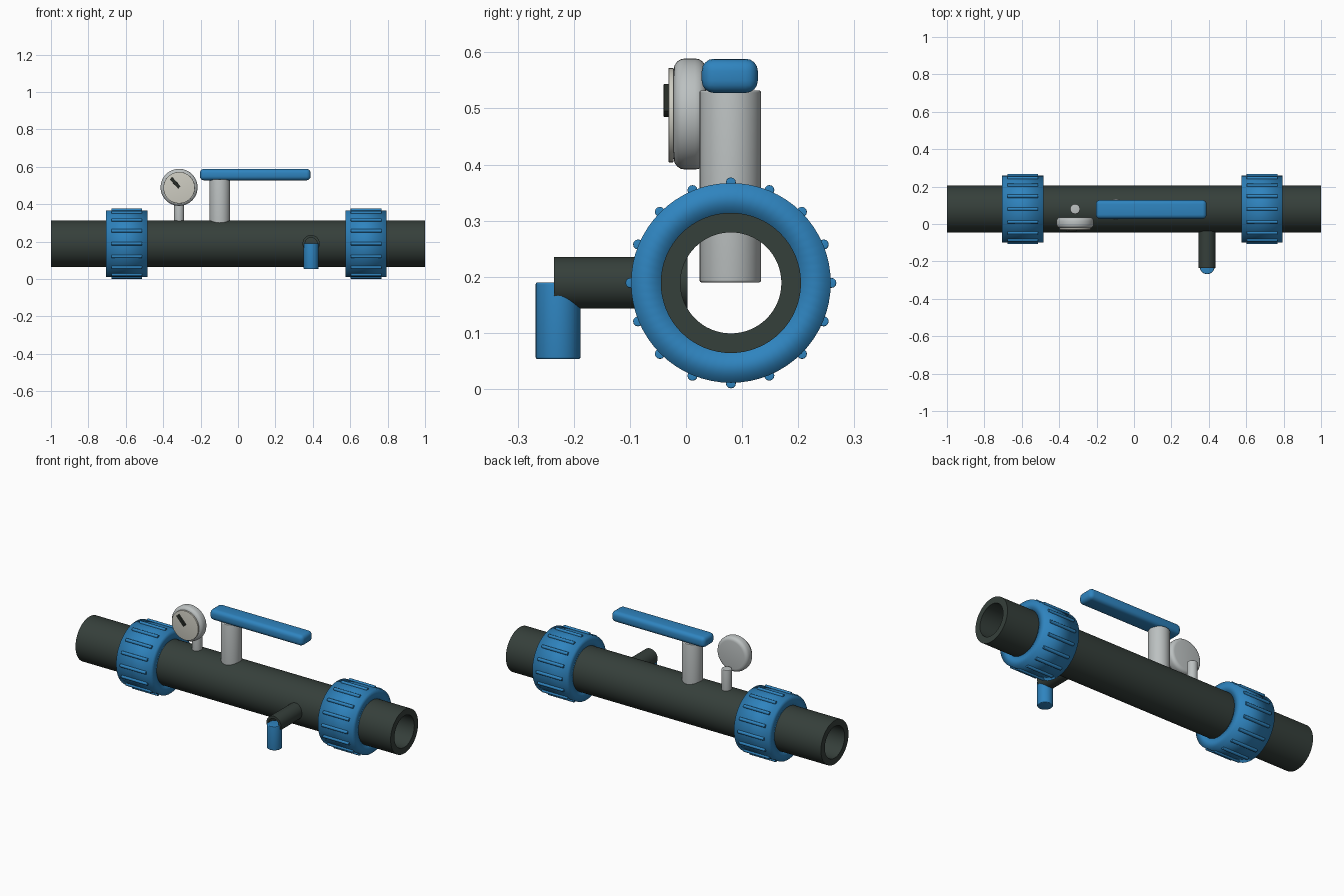
import bpy
import bmesh
import math
from mathutils import Matrix, Vector

cube = bpy.data.objects.get("Cube")
if cube:
    bpy.data.objects.remove(cube, do_unlink=True)

AXIS_Y, AXIS_Z = 0.08, 0.189


def material(name, rgb):
    m = bpy.data.materials.new(name)
    m.use_nodes = True
    m.diffuse_color = (*rgb, 1)
    bsdf = next(n for n in m.node_tree.nodes if n.type == 'BSDF_PRINCIPLED')
    bsdf.inputs["Base Color"].default_value = (*rgb, 1)
    return m


DARK = material("dark green grey", (0.036, 0.05, 0.043))
BLUE = material("blue", (0.028, 0.23, 0.52))
GREY = material("light grey", (0.5, 0.53, 0.53))
CREAM = material("dial cream", (0.62, 0.61, 0.54))
BLACK = material("needle black", (0.02, 0.025, 0.02))


def finish(bm, name, mat, angle=40):
    bmesh.ops.recalc_face_normals(bm, faces=bm.faces)
    me = bpy.data.meshes.new(name)
    bm.to_mesh(me)
    bm.free()
    me.materials.append(mat)
    ob = bpy.data.objects.new(name, me)
    bpy.context.collection.objects.link(ob)
    bpy.ops.object.select_all(action='DESELECT')
    ob.select_set(True)
    bpy.context.view_layer.objects.active = ob
    if angle is None:
        bpy.ops.object.shade_smooth()
    else:
        bpy.ops.object.shade_smooth_by_angle(angle=math.radians(angle))
    return ob


def revolve(name, profile, start, direction, mat, segs=48, closed=False, angle=40):
    """Spin (radius, distance) points around an axis from start."""
    bm = bmesh.new()
    verts = [bm.verts.new((r, 0, d)) for r, d in profile]
    edges = [bm.edges.new(p) for p in zip(verts, verts[1:])]
    if closed:
        edges.append(bm.edges.new((verts[-1], verts[0])))
    bmesh.ops.spin(bm, geom=verts + edges, cent=(0, 0, 0), axis=(0, 0, 1),
                   angle=math.tau, steps=segs, use_merge=False)
    bmesh.ops.remove_doubles(bm, verts=bm.verts, dist=1e-5)
    rot = Vector((0, 0, 1)).rotation_difference(Vector(direction)).to_matrix().to_4x4()
    bm.transform(Matrix.Translation(start) @ rot)
    return finish(bm, name, mat, angle)


def tube(name, inner, outer, length, start, direction, mat, segs=48, angle=40):
    ring = [(inner, 0), (outer, 0), (outer, length), (inner, length)]
    return revolve(name, ring, start, direction, mat, segs, True, angle)


def rod(name, radius, length, start, direction, mat, round_r=0.004, segs=32):
    """Solid cylinder with rounded rims."""
    arc = [(radius - round_r + round_r * math.sin(t * math.pi / 8),
            round_r - round_r * math.cos(t * math.pi / 8)) for t in range(5)]
    profile = [(0, 0)] + arc + [(r, length - d) for r, d in reversed(arc)] + [(0, length)]
    return revolve(name, profile, start, direction, mat, segs)


def box(name, size, centre, mat, bevel, segs=4, tilt=0):
    bm = bmesh.new()
    bmesh.ops.create_cube(bm, size=1)
    bmesh.ops.scale(bm, vec=size, verts=bm.verts)
    bmesh.ops.bevel(bm, geom=list(bm.edges), offset=bevel, segments=segs,
                    profile=0.5, affect='EDGES')
    bm.transform(Matrix.Translation(centre) @ Matrix.Rotation(tilt, 4, 'Y'))
    return finish(bm, name, mat)


# Main pipe
tube("main_pipe", 0.09, 0.125, 2.0, (-1, AXIS_Y, AXIS_Z), (1, 0, 0), DARK, 64)

# Union nuts with sixteen grip ribs each
for side, x in (("right", -0.595), ("left", 0.685)):
    tube(side + "_union_nut", 0.122, 0.178, 0.22, (x - 0.11, AXIS_Y, AXIS_Z),
         (1, 0, 0), BLUE, 64, None)
    for i in range(16):
        a = i * math.tau / 16
        rod(f"{side}_nut_rib_{i + 1}", 0.009, 0.165,
            (x - 0.0825, AXIS_Y + 0.179 * math.cos(a), AXIS_Z + 0.179 * math.sin(a)),
            (1, 0, 0), BLUE, 0.002, 12)

# Valve stem and lever
rod("valve_stem", 0.055, 0.342, (-0.097, 0.079, 0.19), (0, 0, 1), GREY)
box("lever_handle", (0.592, 0.1, 0.061), (0.092, 0.078, 0.558), BLUE, 0.022)

# Drain spout and its outlet
tube("drain_spout", 0.032, 0.046, 0.238, (0.391, -0.235, AXIS_Z), (0, 1, 0), DARK)
rod("drain_outlet", 0.04, 0.137, (0.391, -0.228, 0.053), (0, 0, 1), BLUE)

# Pressure gauge
rod("gauge_stem", 0.027, 0.16, (-0.315, 0.08, 0.27), (0, 0, 1), GREY)
rod("gauge_body", 0.099, 0.058, (-0.315, -0.022, 0.49), (0, 1, 0), GREY, 0.02, 48)
rod("gauge_dial", 0.084, 0.009, (-0.315, -0.031, 0.488), (0, 1, 0), CREAM, 0.001, 48)
box("gauge_needle", (0.018, 0.012, 0.066), (-0.336, -0.034, 0.514), BLACK,
    0.002, 2, math.radians(-42))
